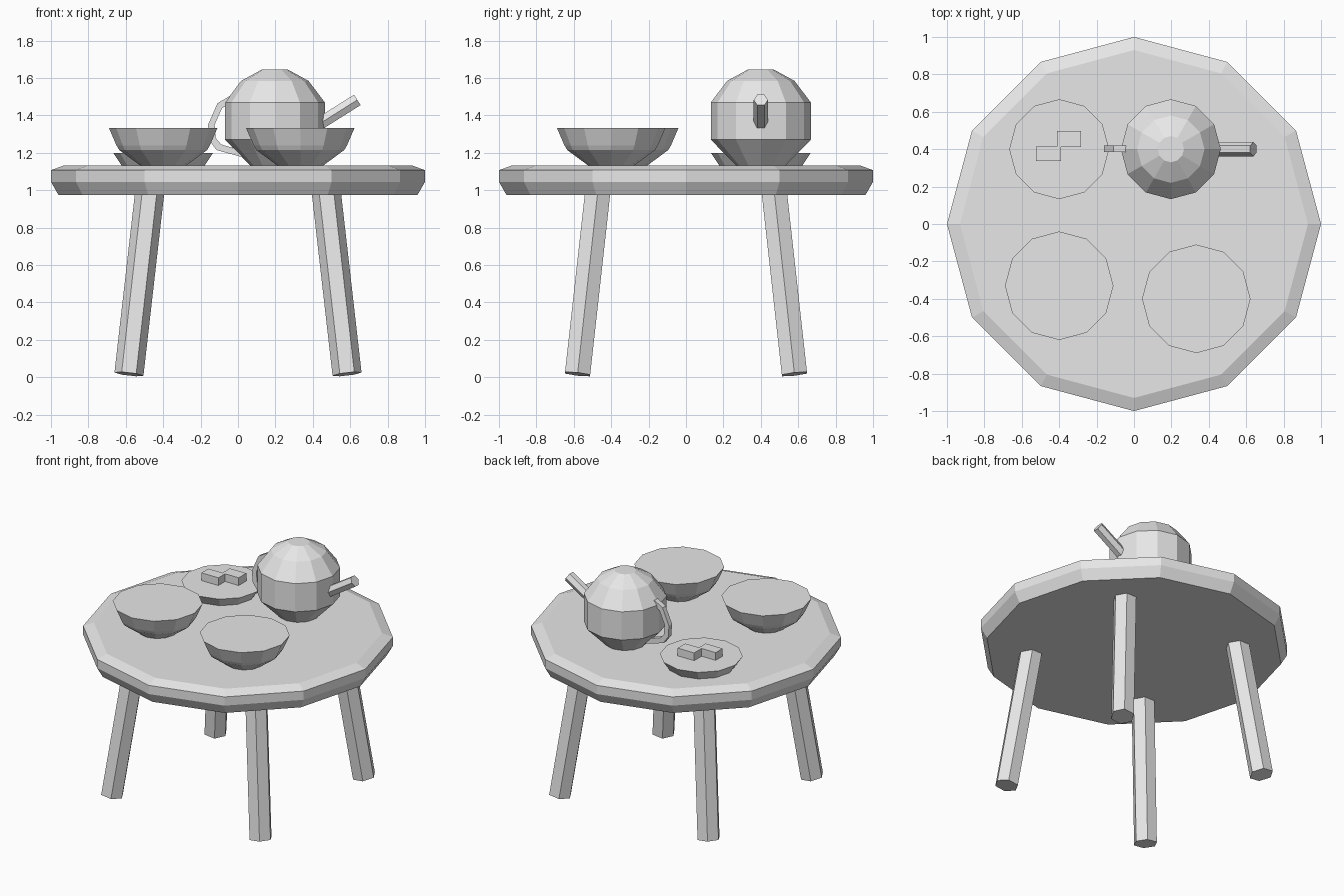
import bpy, bmesh
from math import sin, cos, tau
from mathutils import Vector

if "Cube" in bpy.data.objects:
    bpy.data.objects.remove(bpy.data.objects["Cube"])

# One plain grey for everything
grey = bpy.data.materials.new("light_grey")
grey.use_nodes = True
grey.diffuse_color = (0.8, 0.8, 0.8, 1)
grey.node_tree.nodes["Principled BSDF"].inputs["Base Color"].default_value = (0.8, 0.8, 0.8, 1)


def finish(name, bm):
    bmesh.ops.recalc_face_normals(bm, faces=bm.faces[:])
    mesh = bpy.data.meshes.new(name)
    bm.to_mesh(mesh)
    bm.free()
    mesh.materials.append(grey)
    obj = bpy.data.objects.new(name, mesh)
    bpy.context.collection.objects.link(obj)
    return obj


def skin(name, rings, closed=False):
    """Bridge equal rings of points; cap the ends unless closed."""
    bm = bmesh.new()
    loops = [[bm.verts.new(p) for p in ring] for ring in rings]
    n = len(loops[0])
    pairs = list(zip(loops, loops[1:]))
    for a, b in pairs:
        for i in range(n):
            j = (i + 1) % n
            bm.faces.new((a[i], a[j], b[j], b[i]))
    bm.faces.new(loops[0])
    bm.faces.new(loops[-1])
    return finish(name, bm)


def turned(name, x, y, profile, sides=12):
    """Lathe a (radius, height) profile around a vertical axis."""
    angles = [tau * i / sides for i in range(sides)]
    return skin(name, [[(x + r * cos(a), y + r * sin(a), z) for a in angles]
                       for r, z in profile])


def rod(name, start, end, radius, ref, sides=6):
    """Straight prism from start to end, with a corner towards ref."""
    start, end, ref = Vector(start), Vector(end), Vector(ref)
    axis = (end - start).normalized()
    u = (ref - axis * ref.dot(axis)).normalized()
    v = axis.cross(u)
    angles = [tau * i / sides for i in range(sides)]
    return skin(name, [[c + radius * (u * cos(a) + v * sin(a)) for a in angles]
                       for c in (start, end)])


def box(name, x0, x1, y0, y1, z0, z1):
    return skin(name, [[(x0, y0, z), (x1, y0, z), (x1, y1, z), (x0, y1, z)]
                       for z in (z0, z1)])


# Table
turned("table_top", 0, 0, [(0.96, 0.975), (1, 1.045), (1, 1.107), (0.93, 1.133)])
for sx, side in ((1, "left"), (-1, "right")):
    for sy, end in ((-1, "front"), (1, "back")):
        rod(f"{end}_{side}_leg", (0.583 * sx, 0.58 * sy, 0.017),
            (0.472 * sx, 0.472 * sy, 0.99), 0.078, (1, 0, 0))

# Bowls
bowl = [(0.12, 1.13), (0.235, 1.215), (0.25, 1.24), (0.29, 1.333)]
turned("right_bowl", -0.4, -0.33, bowl)
turned("left_bowl", 0.333, -0.4, bowl)

# Plate with two biscuits
turned("plate", -0.4, 0.4, [(0.22, 1.13), (0.267, 1.2)])
box("front_biscuit", -0.523, -0.39, 0.337, 0.414, 1.19, 1.255)
box("back_biscuit", -0.412, -0.283, 0.412, 0.497, 1.19, 1.255)

# Teapot
turned("teapot_body", 0.197, 0.4, [(0.13, 1.13), (0.267, 1.27), (0.267, 1.47),
                                 (0.18, 1.585), (0.07, 1.645)])
rod("teapot_spout", (0.36, 0.4, 1.308), (0.638, 0.4, 1.483), 0.038, (0, 1, 0))

# Handle: outer and inner arc points, given thickness along y
arc = [((0, 1.5), (0, 1.465)), ((-0.05, 1.5), (-0.04, 1.465)),
       ((-0.11, 1.465), (-0.085, 1.44)), ((-0.16, 1.35), (-0.125, 1.35)),
       ((-0.155, 1.27), (-0.12, 1.28)), ((-0.115, 1.215), (-0.09, 1.245)),
       ((0.03, 1.175), (0.03, 1.21))]
skin("teapot_handle", [[(o[0], 0.385, o[1]), (o[0], 0.42, o[1]),
                        (i[0], 0.42, i[1]), (i[0], 0.385, i[1])] for o, i in arc])
